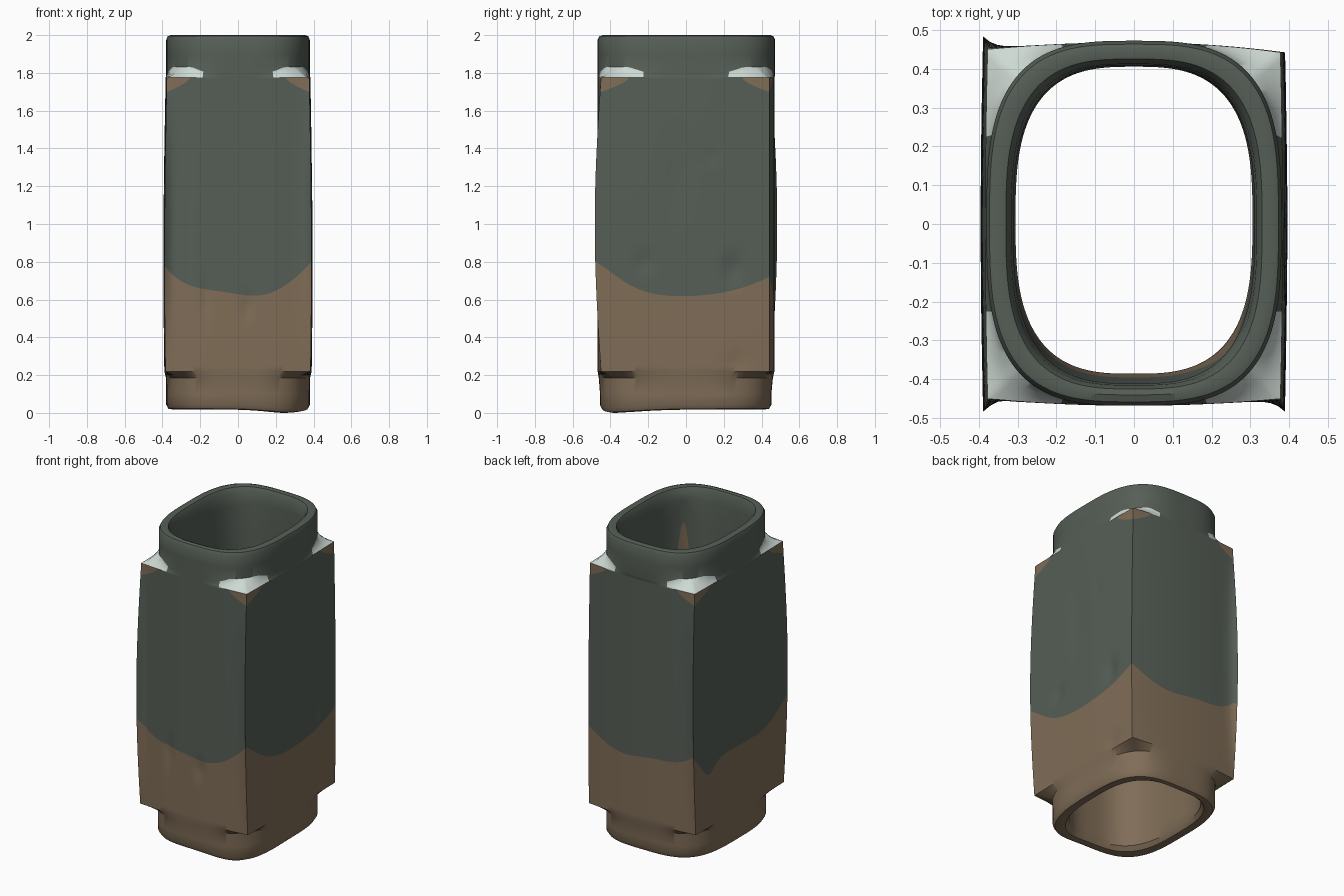
import bpy, bmesh, math

if "Cube" in bpy.data.objects:
    bpy.data.objects.remove(bpy.data.objects["Cube"])

SIDE = 44            # columns per side
N = SIDE * 4
TOP, BOT = 1.775, 0.22


def material(name, col):
    m = bpy.data.materials.new(name)
    m.diffuse_color = (*col, 1)
    m.use_nodes = True
    m.node_tree.nodes["Principled BSDF"].inputs["Base Color"].default_value = m.diffuse_color
    return m


mats = [material("dark grey green", (0.093, 0.112, 0.094)),
        material("earth brown", (0.215, 0.153, 0.096)),
        material("pale jade", (0.62, 0.70, 0.66))]
GREEN, BROWN, PALE = 0, 1, 2

# Directions around the unit square, starting at the front-left corner
dirs = []
for s in range(4):
    for i in range(SIDE):
        t = -1 + 2 * i / SIDE
        dirs.append([(t, -1), (1, t), (-t, 1), (-1, -t)][s])


def closeness(u, v):          # 1 at a corner, 0 in the middle of a side
    return min(abs(u), abs(v))


def gauss(d, w):
    return math.exp(-(d / w) ** 2)


# Dents: side, position along side, height, width, tall, depth
DENTS = [("right", -0.22, 0.80, 0.05, 0.05, 0.012), ("right", 0.25, 0.76, 0.05, 0.07, 0.018),
         ("right", -0.05, 1.22, 0.07, 0.18, 0.006), ("right", 0.13, 1.36, 0.04, 0.02, 0.008),
         ("right", 0.27, 0.27, 0.05, 0.05, 0.008),
         ("front", -0.17, 0.62, 0.02, 0.10, 0.012), ("front", 0.05, 0.56, 0.03, 0.06, 0.010),
         ("front", -0.34, 1.00, 0.02, 0.45, 0.005)]


def rounded(u, v, n, hx, y0, y1, z):
    """Superellipse ring point."""
    k = (abs(u) ** n + abs(v) ** n) ** (-1 / n)
    return (u * k * hx, (y0 + y1) / 2 + v * k * (y1 - y0) / 2, z)


def block(u, v, z):
    """Point on the square, slightly bowed block."""
    t = min(1, max(0, (z - BOT) / (TOP - BOT)))
    bow = math.sin(math.pi * t)
    m = closeness(u, v)
    back_right = u > 0 and v > 0
    x = u * (0.383 + 0.012 * math.sin(math.pi * min(1, t * 0.8 + 0.2)) - 0.006 * v * v)
    y = v * (0.468 - (0.026 if back_right else 0.018) * u * u)
    if not back_right:
        y += math.copysign(0.033 * m ** 14 * bow, v)
    for side, a, h, w, tall, depth in DENTS:
        if side == "right" and u == 1:
            x -= depth * gauss(y - a, w) * gauss(z - h, tall)
        if side == "front" and v == -1:
            y += depth * gauss(x - a, w) * gauss(z - h, tall)
    return (x, y, z)


def stain(u, v):
    """Height of the brown stain outside: highest at the corners."""
    m = closeness(u, v)
    peak = {(True, True): 0.08, (False, True): 0.12}.get((u > 0, v > 0), 0.16)
    z = 0.63 + peak * m ** 3 + 0.012 * math.sin(5 * u + 3 * v)
    if u == -1:
        z -= 0.11 * gauss(v - 0.75, 0.2)
    return z


def stain_inside(u, v):
    a = math.atan2(v, u)
    d1 = a + math.pi / 4
    d2 = (a - 3 * math.pi / 4 + math.pi) % (2 * math.pi) - math.pi
    return 0.75 + 1.03 * gauss(d1, 0.2) - 0.64 * gauss(d2, 0.45)


rings, bands = [], []     # bands[i] = colour rule for faces between ring i and i+1


def add(fn, rule=lambda m: GREEN):
    rings.append([fn(u, v) for u, v in dirs])
    bands.append(rule)


brown = lambda m: BROWN
green = lambda m: GREEN
collar = dict(n=3.1, hx=0.38, y0=-0.468, y1=0.472)
foot = dict(n=3.4, hx=0.38, y0=-0.455, y1=0.452)


def foot_z(u, v):
    return 0.018 - 0.018 * gauss(u - 0.8, 0.5) * gauss(v + 1, 0.6)


# Bottom collar
add(lambda u, v: rounded(u, v, 3.4, 0.345, -0.42, 0.415, foot_z(u, v)), brown)
add(lambda u, v: rounded(u, v, 3.4, 0.368, -0.443, 0.44, foot_z(u, v) + 0.004), brown)
add(lambda u, v: rounded(u, v, z=foot_z(u, v) + 0.025, **foot), brown)
add(lambda u, v: rounded(u, v, z=0.10, **foot), brown)
add(lambda u, v: rounded(u, v, 3.3, 0.381, -0.462, 0.46, 0.185), brown)

# Square block: lower brown rings follow the stain edge, then green
LOW, HIGH = 14, 30
for i in range(LOW):
    add(lambda u, v, t=i / LOW: block(u, v, BOT + t * (stain(u, v) - BOT)), brown)


def patch_z(u, v):
    return TOP - 0.006 - 0.07 * max(0, (closeness(u, v) - 0.68) / 0.32) ** 0.7


for i in range(HIGH + 1):
    add(lambda u, v, t=i / HIGH: block(u, v, stain(u, v) + t * (patch_z(u, v) - stain(u, v))), green)
bands[-1] = lambda m: BROWN if m > 0.70 else GREEN     # brown corner spots

# Pale corner shoulders rising to the top collar
pale = lambda m: PALE if m > 0.5 else GREEN


def shoulder_z(u, v):
    return 1.795 + 0.035 * min(1, max(0, (closeness(u, v) - 0.4) / 0.3))


def mix(u, v, t):
    a, b = block(u, v, TOP), rounded(u, v, z=shoulder_z(u, v), **collar)
    p = [a[k] + t * (b[k] - a[k]) for k in range(3)]
    p[2] = a[2] + t ** 1.5 * (b[2] - a[2])
    return p


for t in (0, 0.35, 0.7, 1):
    add(lambda u, v, t=t: mix(u, v, t), pale)
bands[-1] = green

# Top collar and rounded rim
add(lambda u, v: rounded(u, v, z=1.90, **collar))
add(lambda u, v: rounded(u, v, z=1.975, **collar))
add(lambda u, v: rounded(u, v, 3.1, 0.372, -0.458, 0.463, 1.994))
add(lambda u, v: rounded(u, v, 3.1, 0.355, -0.44, 0.447, 2.0))
add(lambda u, v: rounded(u, v, 3.0, 0.33, -0.425, 0.425, 1.995))
add(lambda u, v: rounded(u, v, 3.0, 0.316, -0.415, 0.412, 1.97))


# Bore, split at the inner stain edge
def bore(u, v, z):
    k = z / 2
    return rounded(u, v, 2.9, 0.305 + 0.006 * k, -0.385 - 0.027 * k, 0.405 + 0.004 * k, z)


IN = 8
for i in range(IN):
    add(lambda u, v, t=(i + 0.3) / IN: bore(u, v, 1.95 + t * (stain_inside(u, v) - 1.95)), green)
for i in range(IN + 1):
    add(lambda u, v, t=i / IN: bore(u, v, stain_inside(u, v) + t * (0.05 - stain_inside(u, v))), brown)
add(lambda u, v: rounded(u, v, 3.1, 0.322, -0.40, 0.41, foot_z(u, v) + 0.006), brown)

# Skin the closed loop of rings
bm = bmesh.new()
vs = [[bm.verts.new(p) for p in r] for r in rings]
R = len(rings)
for r in range(R):
    nxt = (r + 1) % R
    for c in range(N):
        d = (c + 1) % N
        f = bm.faces.new((vs[r][c], vs[r][d], vs[nxt][d], vs[nxt][c]))
        m = (closeness(*dirs[c]) + closeness(*dirs[d])) / 2
        f.material_index = bands[r](m)
bmesh.ops.recalc_face_normals(bm, faces=bm.faces)
me = bpy.data.meshes.new("square_tube_vessel")
bm.to_mesh(me)
bm.free()
for m in mats:
    me.materials.append(m)
ob = bpy.data.objects.new("square_tube_vessel", me)
bpy.context.collection.objects.link(ob)
bpy.context.view_layer.objects.active = ob
ob.select_set(True)
bpy.ops.object.shade_smooth_by_angle(angle=math.radians(35))
